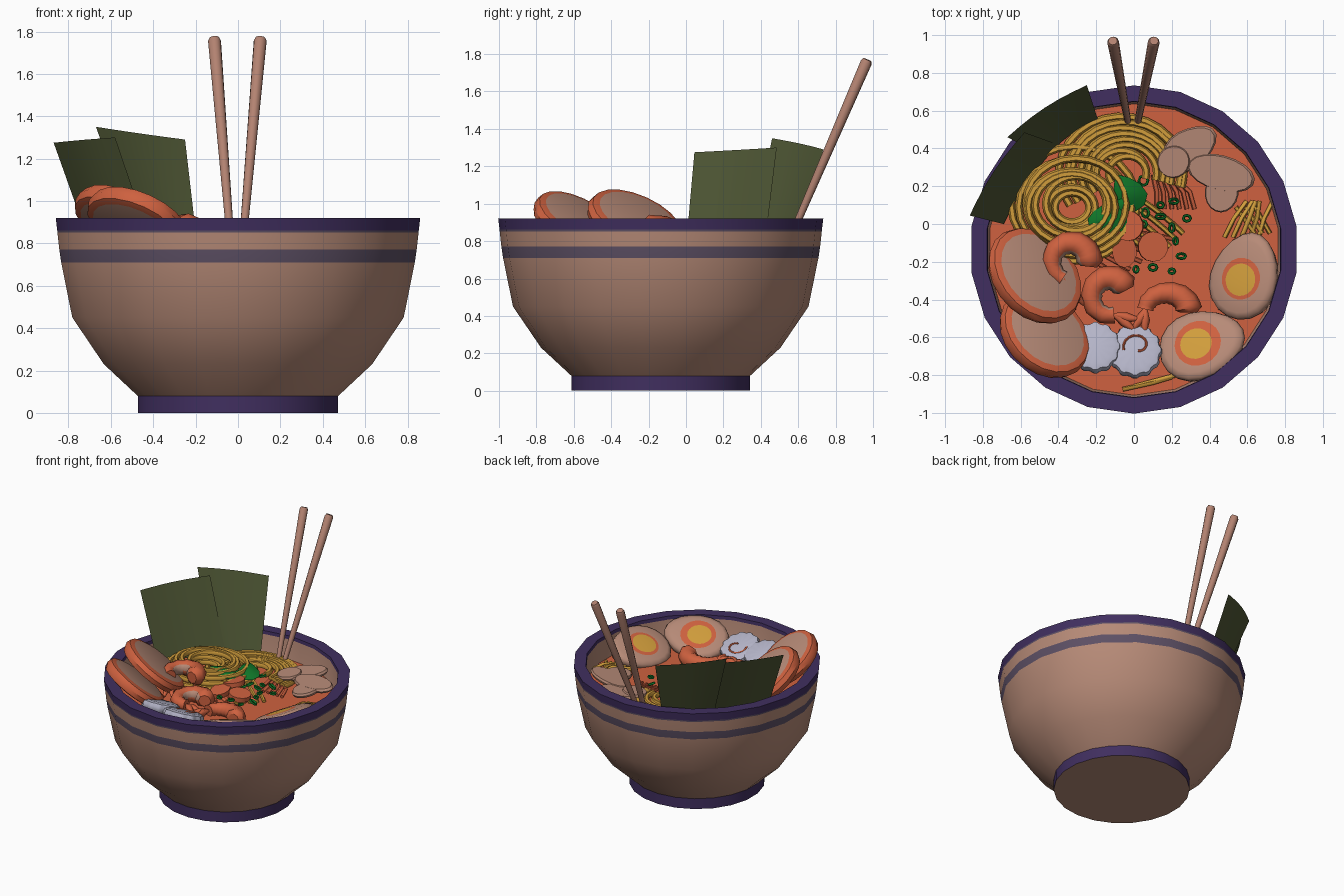
import bpy, bmesh, math, random
from mathutils import Matrix, Vector

if "Cube" in bpy.data.objects:
    bpy.data.objects.remove(bpy.data.objects["Cube"])

random.seed(4)
COL = {
    "beige": (.47, .255, .185), "purple": (.052, .028, .115), "stripe_violet": (.11, .08, .13),
    "orange": (.62, .12, .05), "noodle_yellow": (.64, .34, .045), "seaweed": (.075, .092, .034),
    "leaf_green": (.005, .18, .022), "pale_lavender": (.46, .46, .58), "wood": (.45, .225, .165),
}
MAT = {}
for n, c in COL.items():
    MAT[n] = bpy.data.materials.new(n)
    MAT[n].diffuse_color = (*c, 1)


def finish(ob, angle=40):
    bpy.context.collection.objects.link(ob)
    bpy.ops.object.select_all(action='DESELECT')
    ob.select_set(True)
    bpy.context.view_layer.objects.active = ob
    bpy.ops.object.shade_smooth_by_angle(angle=math.radians(angle))
    return ob


def lathe(name, prof, mats, n=24, loc=(0, 0, 0), scale=(1, 1), high=0, tilt=0, spin=0,
          shift=0, narrow=0, lobes=(0, 0), round_in=0, angle=40):
    """Turn a profile; the disc can be tilted (raised toward 'high'), egg shaped or lobed."""
    bm = bmesh.new()
    rings = []
    for r, z in prof:
        ring = []
        sx, sy, nw = (scale[1], scale[1], 0) if r < round_in else (*scale, narrow)
        for i in range(n):
            a = 2 * math.pi * (i + .5) / n
            k = r * (1 + lobes[0] * math.cos(lobes[1] * a))
            ring.append(bm.verts.new((k * math.cos(a) * sx + shift * r,
                                      k * math.sin(a) * sy * (1 - nw * math.cos(a)), z)))
        rings.append(ring)
    used = list(dict.fromkeys(mats))
    for s in range(len(prof) - 1):
        for i in range(n):
            j = (i + 1) % n
            f = bm.faces.new((rings[s][i], rings[s][j], rings[s + 1][j], rings[s + 1][i]))
            f.material_index = used.index(mats[s])
    bmesh.ops.remove_doubles(bm, verts=bm.verts, dist=1e-5)
    bmesh.ops.recalc_face_normals(bm, faces=bm.faces)
    h, t, s = map(math.radians, (high, tilt, spin))
    bm.transform(Matrix.Translation(loc) @ Matrix.Rotation(h, 4, 'Z') @ Matrix.Rotation(-t, 4, 'Y')
                 @ Matrix.Rotation(s - h, 4, 'Z'))
    me = bpy.data.meshes.new(name)
    bm.to_mesh(me)
    bm.free()
    for m in used:
        me.materials.append(MAT[m])
    return finish(bpy.data.objects.new(name, me), angle)


def tubes(name, paths, radius, mat, res=1, cyclic=False, taper=None):
    """Round strands along point paths, joined in one mesh."""
    cu = bpy.data.curves.new(name, 'CURVE')
    cu.dimensions = '3D'
    cu.bevel_depth, cu.bevel_resolution, cu.use_fill_caps = radius, res, True
    for p in paths:
        sp = cu.splines.new('POLY')
        sp.points.add(len(p) - 1)
        sp.use_cyclic_u = cyclic
        for i, co in enumerate(p):
            sp.points[i].co = (*co, 1)
            sp.points[i].radius = taper(i / (len(p) - 1)) if taper else 1
    tmp = bpy.data.objects.new(name + "_tmp", cu)
    bpy.context.collection.objects.link(tmp)
    me = bpy.data.meshes.new_from_object(tmp.evaluated_get(bpy.context.evaluated_depsgraph_get()))
    bpy.data.objects.remove(tmp)
    me.materials.clear()
    me.materials.append(MAT[mat])
    me.name = name
    return finish(bpy.data.objects.new(name, me), 60)


def arc(c, rx, ry, a0, a1, n, z):
    return [(c[0] + rx * math.cos(a), c[1] + ry * math.sin(a), z)
            for a in (math.radians(a0 + (a1 - a0) * i / (n - 1)) for i in range(n))]


# Bowl and broth
CY, B = -.135, .745
lathe("bowl", [(0, 0), (.478, 0), (.478, .07), (.478, .08), (.64, .23), (.79, .45), (.843, .71), (.852, .77),
               (.861, .852), (.862, .862), (.869, .92), (.785, .92), (.782, .895), (.77, .73), (.71, .5), (.45, .15), (0, .12)],
      ["beige", "purple", "purple", "beige", "beige", "beige", "stripe_violet", "beige", "stripe_violet",
       "purple", "purple", "purple", "beige", "beige", "beige", "beige"], 22, (0, CY, 0))
lathe("broth", [(0, 0), (.772, 0)], ["orange"], 22, (0, CY, B))

# Noodle nests, loose strands
nest = []
for i in range(8):
    r = .09 + .035 * i
    c = (-.32 + random.uniform(-.015, .015), .1 + random.uniform(-.015, .015))
    z = B + .02 + .09 * math.sin(math.pi * min(1, (i + 1.5) / 9))
    nest.append(arc(c, r, r * random.uniform(.82, .92), 0, 345, 24, z))
tubes("noodle_nest", nest, .02, "noodle_yellow", cyclic=True)
back = [arc((-.05 + random.uniform(-.02, .02), .27), .1 + .033 * i, .09 + .03 * i, -15, 215, 18,
            B + .05 - .003 * i) for i in range(8)]
tubes("noodle_back_swirl", back, .02, "noodle_yellow")
stream = []
for i in range(5):
    x0, y0 = -.12 + .035 * i, .0 + .035 * i
    stream.append([(x0 + .24 * t, y0 - .15 * t - .04 * t * t, B + .04 - .035 * t) for t in (0, .25, .5, .75, 1)])
tubes("noodle_stream", stream, .014, "noodle_yellow")
loose = [[(.48 + .045 * i, -.07, B + .01), (.53 + .04 * i, .03, B + .035),
          (.57 + .035 * i + random.uniform(-.03, .03), .12, B + .01)] for i in range(5)]
loose += [[(.72 - .04 * i, -.05, B + .02), (.64 - .05 * i, .09, B + .02)] for i in range(3)]
loose += [[(-.06 + .06 * i, -.875 + .015 * i, B + .01), (.1 + .05 * i, -.84 + .02 * i, B + .02),
           (.2 + .04 * i, -.81 + .015 * i, B + .01)] for i in range(2)]
tubes("noodle_loose", loose, .012, "noodle_yellow")
threads = [[(.1 + .03 * i, .26 - .01 * i, B + .02), (.12 + .035 * i, .17, B + .025), (.12 + .04 * i, .08, B + .01)]
           for i in range(6)]
threads += [[(-.3 + .04 * i, -.1 + .02 * i, B + .02), (-.2 + .05 * i, -.2 + .03 * i, B + .02),
             (-.08 + .06 * i, -.28 + .04 * i, B + .005)] for i in range(6)]
tubes("soaked_strands", threads, .012, "orange")

# Half eggs
for name, loc, high, spin, ring in (("egg_right", (.56, -.315, .845), -12, 74, .58),
                                    ("egg_front", (.31, -.64, .845), -54, 13, .66)):
    lathe(name, [(0, .008), (.45, .005), (ring, .003), (.82, 0), (.96, -.012), (1, -.035), (.94, -.08), (.6, -.12), (0, -.14)],
          ["noodle_yellow", "orange"] + ["beige"] * 6, 20, loc, (.235, .192), high, 25, spin, .045, .14,
          round_in=.7, angle=70)

# Pork slices with an orange edge, leaning on the bowl wall
for name, loc, sc, high, spin in (("pork_back", (-.525, -.275, .9), (.255, .285), 222, 222),
                                  ("pork_front", (-.475, -.585, .9), (.24, .265), 228, 228)):
    lathe(name, [(0, .045), (.82, .045), (.95, .035), (1, 0), (.95, -.035), (.82, -.045), (0, -.045)],
          ["beige"] + ["orange"] * 4 + ["beige"], 20, loc, sc, high, 38, spin)

# Prawns: curled tapering bodies with a pale inner side and a tail fan
PRAWNS = (((-.335, -.2), .1, .1, -15, 245, (-.29, -.44), .87), ((-.13, -.385), .095, .1, 20, 285, (.01, -.53), .79),
          ((.175, -.46), .115, .095, -5, 175, (.03, -.56), .78))
for k, (c, rx, ry, a0, a1, tail, z) in enumerate(PRAWNS):
    body = arc(c, rx, ry, a0, a1, 16, z)
    ob = tubes(f"prawn_{k + 1}", [body], .073, "orange", 2,
               taper=lambda t: .6 if t == 0 else 1 - .42 * t + .04 * math.sin(t * 45))
    ob.data.materials.append(MAT["beige"])
    for f in ob.data.polygons:
        if k < 2 and math.hypot(f.center.x - c[0], f.center.y - c[1]) < rx * .68 and f.center.z > z - .02:
            f.material_index = 1
    end = Vector(body[-1])
    tip = Vector((*tail, .79))
    side = (tip - end).cross(Vector((0, 0, 1))).normalized() * .03
    tubes(f"prawn_tail_{k + 1}", [[end, (end + tip) / 2 + s * .4, tip + s] for s in (side, -side)],
          .028, "orange", taper=lambda t: 1 - .6 * abs(2 * t - 1))

# Scalloped fish cakes leaning inward, one with a swirl
TILT = math.radians(22)
for name, loc, r in (("fish_cake_left", (-.205, -.65, .835), .132), ("fish_cake_right", (.005, -.67, .825), .14)):
    lathe(name, [(0, .02), (.75, .022), (.95, .012), (1, -.01), (.97, -.035), (.85, -.05), (0, -.05)],
          ["pale_lavender"] * 6, 48, loc, (r, r * 1.05), -90, 22, 0, lobes=(.045, 12))
swirl = []
for i in range(14):
    t = i / 13
    u, v = .015 + (.03 + .05 * t) * math.cos(t * 5 - 1.5), .02 + (.03 + .045 * t) * math.sin(t * 5 - 1.5)
    swirl.append((.005 + u, -.67 + v * math.cos(TILT) + .02 * math.sin(TILT),
                  .825 + .02 * math.cos(TILT) - v * math.sin(TILT)))
tubes("fish_cake_swirl", [swirl], .007, "orange")

# Mushroom slices
SLICE = [(0, .016), (.93, .016), (1, 0), (.93, -.016), (0, -.016)]
for name, loc, sc, spin, lb in (("mushroom_back", (.295, .4, .81), (.155, .105), 35, (.06, 3)),
                                ("mushroom_front", (.46, .27, .822), (.175, .1), -15, (.06, 2)),
                                ("mushroom_stem_back", (.21, .33, .805), (.09, .085), 40, (0, 0)),
                                ("mushroom_stem_front", (.465, .17, .813), (.11, .09), 80, (0, 0))):
    lathe(name, SLICE, ["beige"] * 4, 18, loc, sc, 40, 8, spin, lobes=lb)

# Sausage slices, leaves, spring onion
for k, (x, y, z) in enumerate(((-.03, -.01, .815), (-.05, -.145, .79), (.1, -.12, .79))):
    lathe(f"sausage_slice_{k + 1}", [(0, .014), (1, .014), (1, -.02), (0, -.02)], ["orange"] * 3,
          14, (x, y, z), (.08, .08) if k != 1 else (.065, .085), 90 * k, 8)
for k, (x, y, z, s) in enumerate(((-.03, .165, .83, 125), (-.14, .03, .85, 190), (-.06, .1, .83, 60))):
    lathe(f"herb_leaf_{k + 1}", [(0, .02), (.5, .012), (1, -.005), (0, -.012)], ["leaf_green"] * 3, 10,
          (x, y, z), (.11, .08) if k < 2 else (.07, .045), s, 10, s, narrow=.4, lobes=(.1, 5))
rings = []
for x, y in ((.06, .06), (.02, .2), (.14, .1), (.21, .12), (.28, .03), (.05, .0), (.22, -.09), (-.16, -.06),
             (.1, -.23), (.25, -.17), (.2, -.02), (.01, -.24), (.2, -.25), (.05, .23), (.14, .04)):
    rx, ry, lean = random.uniform(.008, .026), random.uniform(.012, .026), random.uniform(-.6, .6)
    rings.append([(px, py, pz + (px - x) * lean) for px, py, pz in arc((x, y), rx, ry, 0, 315, 8, .79)])
tubes("spring_onion", rings, .008, "leaf_green", cyclic=True)


# Seaweed sheets leaning on the rim
def sheet(name, a, b, c, d, bulge, n=6):
    a, b, c, d = map(Vector, (a, b, c, d))
    out = (b - a).cross(Vector((0, 0, 1))).normalized() * -bulge
    bm = bmesh.new()
    g = [[bm.verts.new(c.lerp(d, i / n).lerp(a.lerp(b, i / n), j / n) + out * math.sin(math.pi * i / n))
          for i in range(n + 1)] for j in range(n + 1)]
    for j in range(n):
        for i in range(n):
            bm.faces.new((g[j][i], g[j][i + 1], g[j + 1][i + 1], g[j + 1][i]))
    bmesh.ops.solidify(bm, geom=bm.faces[:], thickness=.01)
    bmesh.ops.recalc_face_normals(bm, faces=bm.faces)
    me = bpy.data.meshes.new(name)
    bm.to_mesh(me)
    bm.free()
    me.materials.append(MAT["seaweed"])
    finish(bpy.data.objects.new(name, me))


sheet("seaweed_front", (-.87, .045, 1.275), (-.58, .485, 1.3), (-.69, .0, .77), (-.4, .42, .77), .022)
sheet("seaweed_back", (-.67, .46, 1.35), (-.25, .735, 1.29), (-.47, .35, .77), (-.19, .55, .77), .022)

# Chopsticks
for side, x0, x1 in (("left", -.03, -.112), ("right", .018, .106)):
    a, b = Vector((x0, .53, .75)), Vector((x1, .97, 1.77))
    tubes(f"chopstick_{side}", [[a, a.lerp(b, .5), a.lerp(b, .985), b]], .031, "wood", 3,
          taper=lambda t: (.55, .78, 1, .75)[round(t * 3)])

for m in bpy.data.materials:
    if m.users and not m.is_grease_pencil:
        m.use_nodes = True
        m.node_tree.nodes["Principled BSDF"].inputs["Base Color"].default_value = m.diffuse_color
